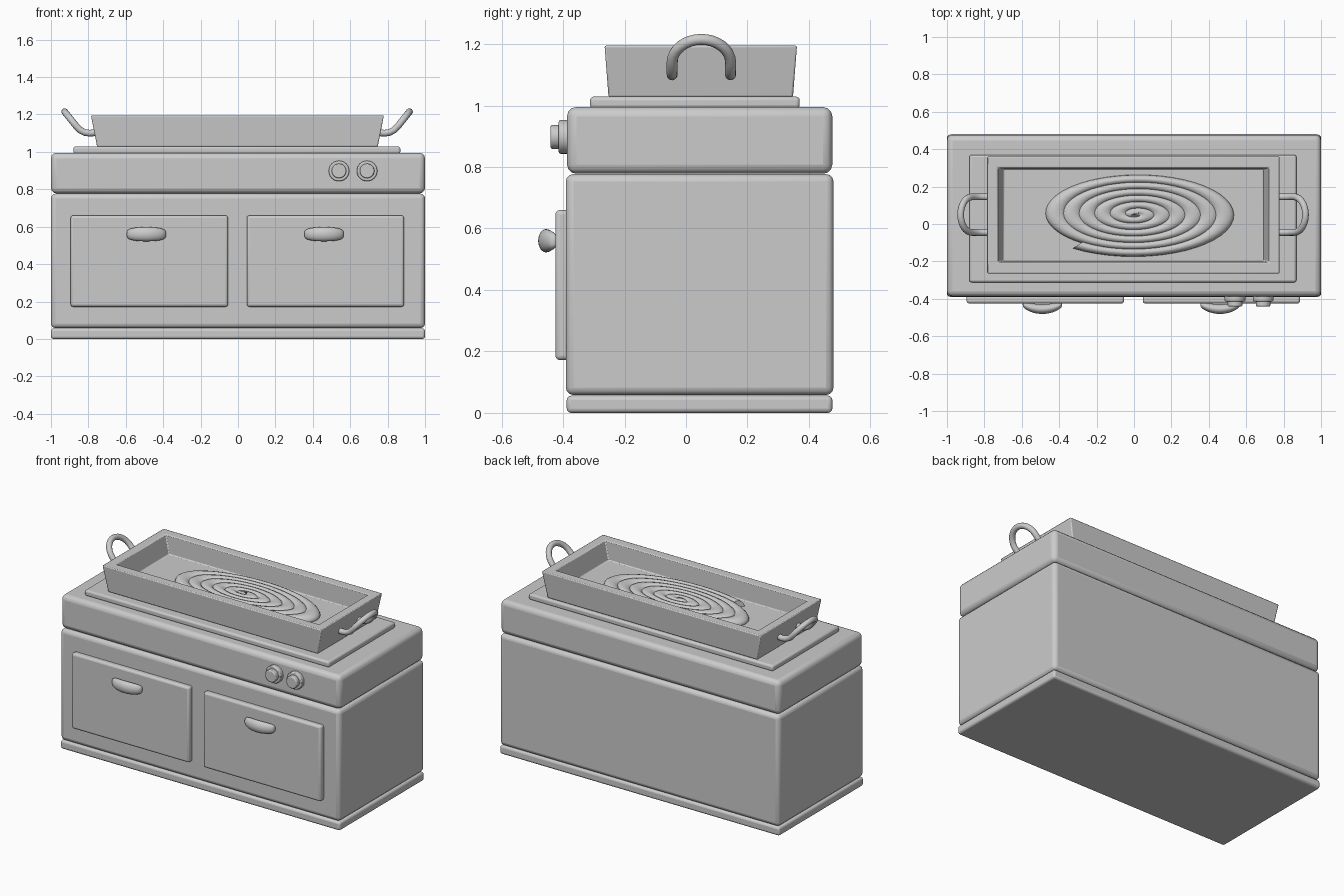
import bpy, bmesh, math
from mathutils import Matrix

if "Cube" in bpy.data.objects:
    bpy.data.objects.remove(bpy.data.objects["Cube"])


def finish(name, bm):
    bmesh.ops.recalc_face_normals(bm, faces=bm.faces)
    me = bpy.data.meshes.new(name)
    bm.to_mesh(me)
    bm.free()
    ob = bpy.data.objects.new(name, me)
    bpy.context.collection.objects.link(ob)
    return ob


def smooth(ob, angle=35):
    bpy.ops.object.select_all(action='DESELECT')
    ob.select_set(True)
    bpy.context.view_layer.objects.active = ob
    bpy.ops.object.shade_smooth_by_angle(angle=math.radians(angle))


def bevel(ob, width, segments=3):
    m = ob.modifiers.new("rounding", 'BEVEL')
    m.width, m.segments = width, segments
    m.limit_method = 'ANGLE'
    smooth(ob)


def box(name, x, y, z, width):
    bm = bmesh.new()
    bmesh.ops.create_cube(bm, size=1)
    for v in bm.verts:
        for i, (a, b) in enumerate((x, y, z)):
            v.co[i] = a if v.co[i] < 0 else b
    bevel(finish(name, bm), width)


def tube(name, points, radius, resolution=4, radii=None):
    cu = bpy.data.curves.new(name, 'CURVE')
    cu.dimensions = '3D'
    cu.bevel_depth, cu.bevel_resolution = radius, resolution
    cu.use_fill_caps = True
    sp = cu.splines.new('POLY')
    sp.points.add(len(points) - 1)
    for p, co in zip(sp.points, points):
        p.co = (*co, 1)
    sp.use_smooth = True
    ob = bpy.data.objects.new(name, cu)
    bpy.context.collection.objects.link(ob)
    return ob


# Cabinet
box("plinth", (-1, 1), (-0.388, 0.476), (0, 0.056), 0.014)
box("cabinet_body", (-1, 1), (-0.391, 0.48), (0.058, 0.777), 0.025)
box("counter_block", (-1, 1), (-0.387, 0.476), (0.778, 0.995), 0.03)
box("hot_plate", (-0.88, 0.868), (-0.312, 0.37), (0.99, 1.029), 0.012)

# Doors with bowed, rounded pulls
for side, x0, x1, cx in (("left", -0.895, -0.053, -0.49), ("right", 0.047, 0.888, 0.46)):
    box(side + "_door", (x0, x1), (-0.425, -0.38), (0.172, 0.66), 0.014)
    bm = bmesh.new()
    bmesh.ops.create_uvsphere(bm, u_segments=24, v_segments=24, radius=1,
                              matrix=Matrix.Rotation(math.pi / 2, 4, 'Y'))
    for v in bm.verts:
        x, y, z = v.co
        r = math.hypot(y, z)
        k = r ** -0.5 if r > 1e-4 else 0
        v.co = (cx + 0.105 * x, -0.455 + 0.026 * y * k + 0.025 * x * x,
                0.56 + 0.038 * z * k)
    smooth(finish(side + "_door_pull", bm), 80)

# Control knobs: collar and grip
for n, x in (("left", 0.54), ("right", 0.69)):
    for part, r, y0, y1 in (("collar", 0.055, -0.414, -0.375), ("grip", 0.039, -0.441, -0.40)):
        bm = bmesh.new()
        mat = Matrix.Translation((x, (y0 + y1) / 2, 0.898)) @ Matrix.Rotation(math.pi / 2, 4, 'X')
        bmesh.ops.create_cone(bm, cap_ends=True, segments=32, radius1=r, radius2=r,
                              depth=y1 - y0, matrix=mat)
        bevel(finish(n + "_knob_" + part, bm), 0.006, 2)

# Tray: rectangular rings from the underside, over the rim, to the floor
bm = bmesh.new()
rings = []
for hx, hy, z in ((0.75, 0.3, 1.027), (0.783, 0.313, 1.195),
                  (0.725, 0.252, 1.195), (0.695, 0.246, 1.075)):
    rings.append([bm.verts.new((-0.003 + sx * hx, 0.048 + sy * hy, z))
                  for sx, sy in ((-1, -1), (1, -1), (1, 1), (-1, 1))])
for a, b in zip(rings, rings[1:]):
    for i in range(4):
        j = (i + 1) % 4
        bm.faces.new((a[i], a[j], b[j], b[i]))
bm.faces.new(rings[0])
bm.faces.new(rings[-1])
bevel(finish("tray", bm), 0.006, 2)

# Tray handles: upturned loops at both ends
for name, s in (("left", -1), ("right", 1)):
    leg = [(0.75, 1.103), (0.79, 1.10), (0.815, 1.104), (0.84, 1.117)]
    path = [(x, 0.095, z) for x, z in leg]
    for i in range(17):
        a = math.pi * i / 16
        path.append((0.862 + 0.06 * math.sin(a), 0.095 * math.cos(a), 1.14 + 0.075 * math.sin(a)))
    path += [(x, -0.095, z) for x, z in reversed(leg)]
    tube(name + "_tray_handle", [(s * x - 0.005, y + 0.05, z) for x, y, z in path], 0.018)

# Food coil: flattened spiral winding clockwise outwards
turns, steps = 6, 48
coil = []
for i in range(turns * steps + 1):
    t = i / (turns * steps)
    a = math.radians(232) + math.tau * turns * (1 - t)
    coil.append((0.96 * t * math.cos(a), 0.96 * t * math.sin(a), 0))
ob = tube("food_coil", coil, 0.105, 4)
ob.scale = (0.52, 0.217, 0.32)
ob.location = (0.01, 0.053, 1.08)
